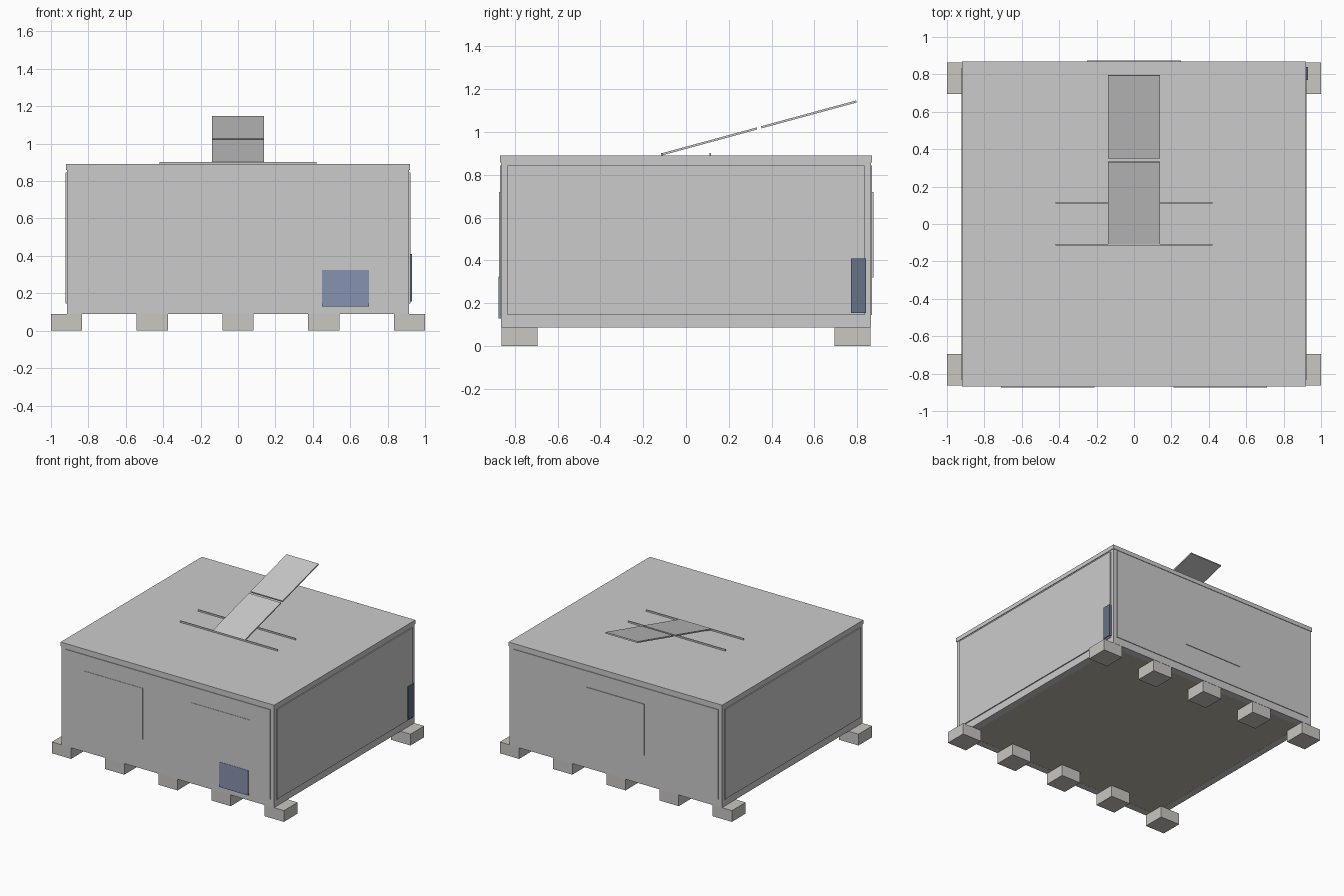
import bpy, math

if "Cube" in bpy.data.objects:
    bpy.data.objects.remove(bpy.data.objects["Cube"])


def material(name, rgb):
    m = bpy.data.materials.new(name)
    m.diffuse_color = (*rgb, 1)
    m.use_nodes = True
    m.node_tree.nodes["Principled BSDF"].inputs["Base Color"].default_value = m.diffuse_color
    return m


CONCRETE = material("concrete", (0.58, 0.57, 0.53))
FLOOR = material("floor_board", (0.50, 0.47, 0.38))
BLUE = material("vent_blue", (0.24, 0.29, 0.42))
NAVY = material("box_navy", (0.13, 0.17, 0.24))


def box(name, x, y, z, mat=None):
    """Axis-aligned box from (min, max) ranges."""
    ranges = (x, y, z)
    bpy.ops.mesh.primitive_cube_add(size=1, location=[(a + b) / 2 for a, b in ranges])
    ob = bpy.context.object
    ob.name = name
    ob.scale = [b - a for a, b in ranges]
    bpy.ops.object.transform_apply(location=False, rotation=False, scale=True)
    if mat:
        ob.data.materials.append(mat)
    return ob


def span(s, a, b):
    """Mirror a range to the side given by s (+1 or -1)."""
    return (a, b) if s > 0 else (-b, -a)


W, D = 0.915, 0.865        # half width and half depth of the frame
Z0, Z1 = 0.088, 0.858      # frame bottom and top

# Foundation blocks: five along each long edge
for side, s in (("front", -1), ("back", 1)):
    for i in range(5):
        cx = (i - 2) * 0.4585
        box(f"{side}_block_{i + 1}", (cx - 0.083, cx + 0.083),
            span(s, 0.695, 0.863), (0, Z0), CONCRETE)

# Floor and roof
box("floor", (-0.90, 0.90), (-0.85, 0.85), (Z0 + 0.001, 0.125), FLOOR)
box("roof", (-0.92, 0.92), (-0.869, 0.869), (Z1, 0.89))

# Corner posts
for sx in (-1, 1):
    for sy in (-1, 1):
        box("corner_post", span(sx, W - 0.055, W), span(sy, D - 0.055, D), (Z0, Z1))

# Bottom and top beams with wall panels standing slightly proud of them
for s in (-1, 1):
    for label, z in (("bottom", (Z0, 0.15)), ("top", (0.83, Z1))):
        box(f"{label}_long_beam", (-W + 0.055, W - 0.055), span(s, D - 0.055, D), z)
        box(f"{label}_short_beam", span(s, W - 0.055, W), (-D + 0.055, D - 0.055), z)
    box("long_wall_panel", (-0.885, 0.885), span(s, D - 0.02, D + 0.005), (0.145, 0.845))
    box("side_wall_panel", span(s, W - 0.02, W + 0.008), (-0.835, 0.835), (0.145, 0.845))

# Windows: two in front, one at the back
for x in ((-0.71, -0.21), (0.21, 0.71)):
    box("front_window", x, (-D - 0.008, -D), (0.32, 0.72))
box("back_window", (-0.25, 0.25), (D, D + 0.01), (0.32, 0.72))

# Front vent and side electrical box
box("front_vent", (0.45, 0.70), (-D - 0.010, -D), (0.13, 0.325), BLUE)
box("electrical_box", (W, 0.931), (0.77, 0.84), (0.155, 0.41), NAVY)

# Roof rails
for y in (-0.112, 0.113):
    box("roof_rail", (-0.42, 0.42), (y - 0.004, y + 0.004), (0.89, 0.902))

# Two tilted roof panels in one sloping line
TILT = math.radians(15.2)
for i, dist in enumerate((0.231, 0.712)):
    p = box(f"tilted_panel_{i + 1}", (-0.138, 0.138), (-0.23, 0.23), (-0.005, 0.005))
    p.location = (0, -0.113 + dist * math.cos(TILT), 0.896 + dist * math.sin(TILT))
    p.rotation_euler.x = TILT
